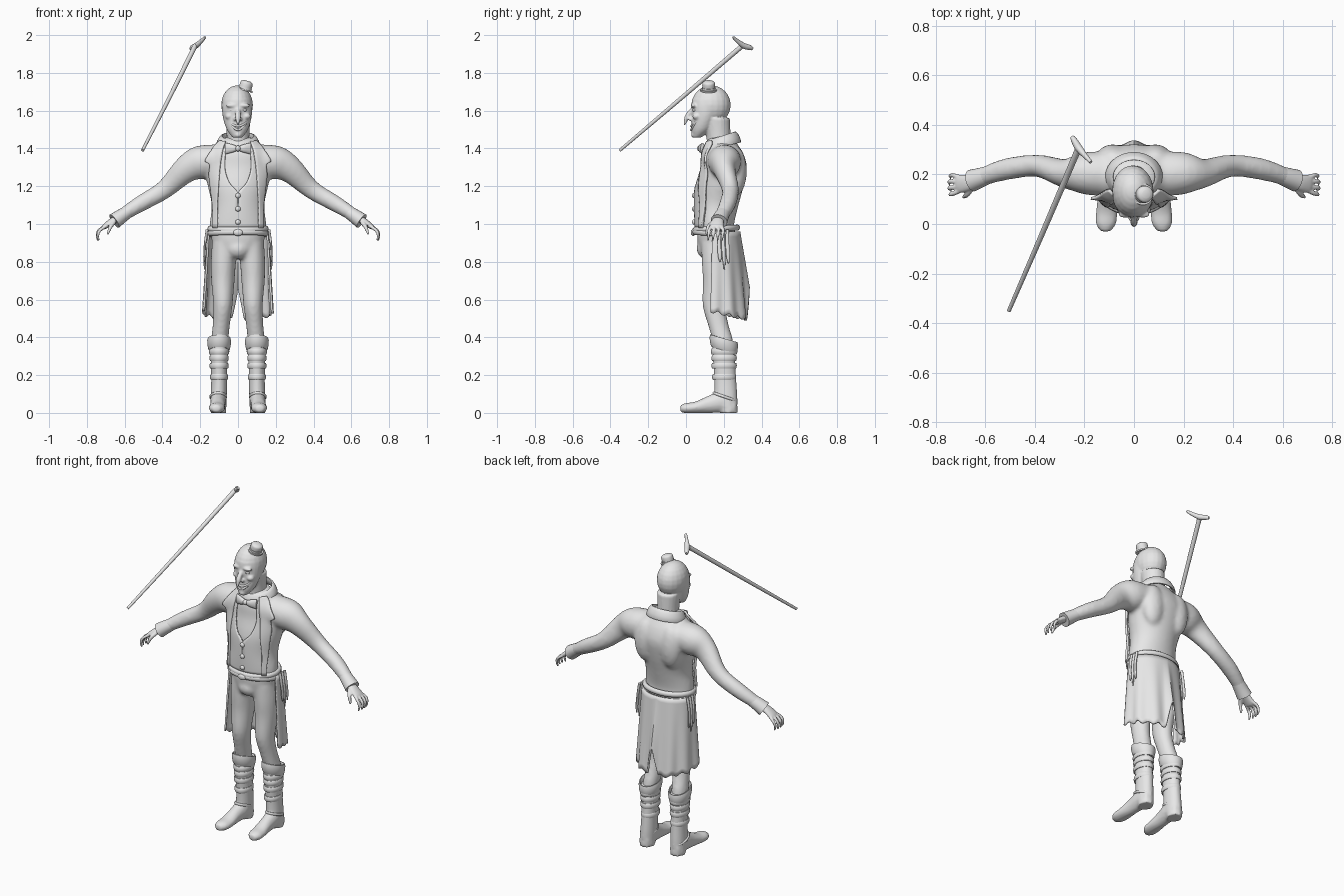
import bpy, bmesh
from math import sin, cos, pi, radians
from mathutils import Vector, Matrix

cube = bpy.data.objects.get("Cube")
if cube:
    bpy.data.objects.remove(cube, do_unlink=True)

X, Y, Z = Vector((1, 0, 0)), Vector((0, 1, 0)), Vector((0, 0, 1))

grey = bpy.data.materials.new("clay_grey")
grey.use_nodes = True
GREY = (0.8, 0.8, 0.8, 1)
grey.diffuse_color = GREY
grey.node_tree.nodes["Principled BSDF"].inputs["Base Color"].default_value = GREY
made = []


def smooth_path(points, steps=4):
    """Resample control points with a smooth spline through them."""
    p = [Vector(q) for q in points]
    p = [p[0]] + p + [p[-1]]
    out = []
    for a, b, c, d in zip(p, p[1:], p[2:], p[3:]):
        for k in range(steps):
            t = k / steps
            out.append(0.5 * (2 * b + (c - a) * t + (2 * a - 5 * b + 4 * c - d) * t * t
                              + (3 * b - a - 3 * c + d) * t ** 3))
    return out + [p[-1]]


def tube(bm, points, ref=Y, axis=None, both=False, sides=20):
    """Loft ellipses along a path; each point is x, y, z, radius, radius."""
    if both:
        tube(bm, [(-q[0],) + tuple(q[1:]) for q in points], ref, axis, False, sides)
    path = smooth_path(points)
    rings = []
    for i, q in enumerate(path):
        ahead, behind = path[min(i + 1, len(path) - 1)], path[max(i - 1, 0)]
        t = axis or (ahead - behind).to_3d().normalized()
        u = t.cross(ref).normalized()
        v = t.cross(u)
        ring = []
        for k in range(sides):
            a = 2 * pi * k / sides
            ring.append(bm.verts.new(Vector(q[:3]) + u * q[3] * cos(a) + v * q[4] * sin(a)))
        rings.append(ring)
    for r, s in zip(rings, rings[1:]):
        for k in range(sides):
            n = (k + 1) % sides
            bm.faces.new((r[k], r[n], s[n], s[k]))
    bm.faces.new(rings[0])
    bm.faces.new(rings[-1])


def blob(bm, centre, radii, both=False):
    for s in ((1, -1) if both else (1,)):
        place = Matrix.Translation((centre[0] * s, centre[1], centre[2]))
        bmesh.ops.create_uvsphere(bm, u_segments=20, v_segments=12, radius=1,
                                  matrix=place @ Matrix.Diagonal((*radii, 1)))


def band(bm, centre, rx, ry, height, thick, tilt=0, both=False, flare=0):
    """Closed rounded hoop; tilt raises its back, flare widens its top."""
    for s in ((1, -1) if both else (1,)):
        loops = []
        for i in range(40):
            a = 2 * pi * i / 40
            loop = []
            for k in range(10):
                b = 2 * pi * k / 10
                out = thick * cos(b) + flare * sin(b)
                loop.append(bm.verts.new((s * centre[0] + (rx + out) * sin(a),
                                          centre[1] + (ry + out) * cos(a),
                                          centre[2] + height * sin(b) + tilt * cos(a))))
            loops.append(loop)
        for i, r in enumerate(loops):
            n = loops[(i + 1) % 40]
            for k in range(10):
                m = (k + 1) % 10
                bm.faces.new((r[k], r[m], n[m], n[k]))


def finish(bm, name, voxel=0, relax=4):
    """Turn a bmesh into an object; a voxel size fuses its pieces together."""
    bmesh.ops.recalc_face_normals(bm, faces=bm.faces)
    mesh = bpy.data.meshes.new(name)
    bm.to_mesh(mesh)
    bm.free()
    mesh.materials.append(grey)
    ob = bpy.data.objects.new(name, mesh)
    bpy.context.collection.objects.link(ob)
    made.append(ob)
    if voxel:
        fuse = ob.modifiers.new("fuse", 'REMESH')
        fuse.mode, fuse.voxel_size, fuse.use_smooth_shade = 'VOXEL', voxel, True
        ease = ob.modifiers.new("ease", 'SMOOTH')
        ease.factor, ease.iterations = 0.5, relax
    return ob


def panel(name, rows, target, offset, thick):
    """Mirrored cloth panel from rows of z, inner x, outer x, laid on the chest."""
    bm = bmesh.new()
    for s in (1, -1):
        grid = [[bm.verts.new((s * (r[1] + (r[2] - r[1]) * k / 6), -0.2, r[0])) for k in range(7)]
                for r in smooth_path(rows)]
        for r, n in zip(grid, grid[1:]):
            for k in range(6):
                bm.faces.new((r[k], r[k + 1], n[k + 1], n[k]))
    bmesh.ops.remove_doubles(bm, verts=bm.verts, dist=0.0005)
    ob = finish(bm, name)
    wrap = ob.modifiers.new("lay", 'SHRINKWRAP')
    wrap.target, wrap.wrap_method, wrap.offset = target, 'PROJECT', offset
    wrap.use_project_y, wrap.wrap_mode = True, 'ABOVE_SURFACE'
    solid = ob.modifiers.new("thickness", 'SOLIDIFY')
    solid.thickness, solid.offset = thick, 0


# Jacket body with sleeves
bm = bmesh.new()
tube(bm, [(0, .16, .94, .15, .10), (0, .155, 1, .15, .10), (0, .165, 1.1, .14, .113),
          (0, .18, 1.2, .16, .125), (0, .2, 1.3, .18, .122), (0, .195, 1.37, .17, .11),
          (0, .19, 1.42, .12, .085), (0, .18, 1.46, .07, .065)], axis=Z, sides=32)
tube(bm, [(.08, .2, 1.34, .08, .09), (.2, .205, 1.325, .09, .086), (.28, .205, 1.285, .071, .058),
          (.39, .235, 1.182, .05, .045), (.52, .22, 1.105, .043, .044),
          (.64, .18, 1.03, .032, .034)], both=True)
blob(bm, (.085, .265, 1.28), (.07, .057, .13), both=True)
jacket = finish(bm, "jacket", .011, 8)

panel("vest", [(1.41, .06, .09), (1.3, .068, .12), (1.22, .045, .12), (1.165, 0, .12),
               (1.08, 0, .12), (.98, 0, .12)], jacket, .006, .009)
panel("lapels", [(1.43, .06, .09), (1.39, .075, .13), (1.35, .083, .165), (1.33, .086, .172),
                 (1.315, .088, .15), (1.24, .094, .14), (1.1, .1, .122),
                 (.98, .102, .122)], jacket, .014, .012)

# Fold-down collar and sleeve cuffs
bm = bmesh.new()
band(bm, (0, .19, 1.438), .1, .084, .03, .011, .022, flare=-.013)
finish(bm, "collar")
bm = bmesh.new()
tube(bm, [(.585, .2, 1.063, .034, .036), (.62, .187, 1.04, .038, .04),
          (.655, .175, 1.015, .042, .045)], both=True)
finish(bm, "cuffs")

# Buttons and bow tie
bm = bmesh.new()
for z in (1.15, 1.08, 1.01):
    blob(bm, (0, .043, z), (.014, .011, .014))
finish(bm, "buttons")
bm = bmesh.new()
tube(bm, [(.004, .078, 1.4, .012, .012), (.03, .078, 1.4, .022, .014),
          (.066, .088, 1.4, .03, .011)], both=True)
blob(bm, (0, .073, 1.4), (.015, .015, .016))
finish(bm, "bow_tie")

# Hands with splayed, curled fingers and thumb
bm = bmesh.new()
tube(bm, [(.635, .178, 1.03, .02, .026), (.67, .167, 1.012, .018, .033),
          (.705, .162, .987, .014, .037), (.715, .16, .978, .01, .03)], both=True)
for i in range(4):
    y = .122 + .025 * i
    reach = .012 * sin(pi * (i + 1) / 5)
    tube(bm, [(.697, .06 + .64 * y, .99, .01, .011), (.723 + reach, y, .968, .009, .009),
              (.735 + reach, y - .003, .942, .008, .008),
              (.73 + reach, y - .005, .912, .005, .005)], both=True, sides=10)
tube(bm, [(.655, .145, 1.01, .012, .012), (.675, .118, .985, .011, .011),
          (.69, .108, .945, .006, .006)], both=True, sides=10)
finish(bm, "hands", .005, 2)

# Trousers
bm = bmesh.new()
tube(bm, [(0, .16, .98, .145, .1), (0, .16, .92, .14, .1), (0, .165, .86, .125, .095),
          (0, .165, .82, .1, .075)], axis=Z, sides=28)
tube(bm, [(.068, .165, .9, .07, .085), (.077, .165, .8, .067, .082), (.08, .165, .7, .062, .076),
          (.08, .15, .57, .051, .062), (.088, .17, .47, .046, .055),
          (.097, .195, .38, .045, .055), (.1, .2, .3, .038, .05)], axis=Z, both=True)
blob(bm, (0, .108, .87), (.065, .052, .055))
finish(bm, "trousers", .01, 7)

# Boots, with wrapped folds and a turned cuff
bm = bmesh.new()
tube(bm, [(.1, .2, .37, .052, .062), (.1, .2, .3, .046, .059), (.1, .208, .18, .042, .058),
          (.102, .212, .09, .043, .06), (.104, .215, .03, .043, .057)], axis=Z, both=True)
tube(bm, [(.104, .265, .035, .03, .032), (.104, .2, .06, .043, .058), (.107, .12, .045, .039, .046),
          (.11, .05, .029, .043, .031), (.113, 0, .025, .04, .027),
          (.115, -.03, .023, .02, .018)], ref=Z, axis=-Y, both=True)
tube(bm, [(.104, .225, .03, .042, .048), (.104, .225, 0, .042, .048)], axis=Z, both=True)
finish(bm, "boots", .008, 3)
bm = bmesh.new()
for z, grow in ((.325, .005), (.29, .002), (.25, .002), (.19, -.001)):
    band(bm, (.1, .202, z), .043 + grow, .059 + grow, .016, .006, both=True)
band(bm, (.1, .2, .362), .054, .066, .034, .008, -.02, both=True, flare=.004)
band(bm, (.105, .205, .085), .041, .058, .008, .006, -.02, both=True)
finish(bm, "boot_wraps")

# Sash around the waist, its knot and hanging ends
bm = bmesh.new()
band(bm, (0, .16, .975), .148, .112, .016, .014, .006)
band(bm, (0, .16, .95), .15, .115, .016, .012, -.008)
blob(bm, (0, .038, .955), (.026, .012, .018))
for i, low in enumerate((.8, .76, .79)):
    y = .175 + .022 * i
    tube(bm, [(.163, y, .97, .008, .008), (.174, y, .9, .006, .01), (.178, y + .004, .83, .006, .01),
              (.177, y + .006, low, .003, .003)], both=True, sides=10)
finish(bm, "sash")

# Ragged coat tails, split at the back
bm = bmesh.new()
COLS, ROWS = 96, 16
grid = []
for i in range(COLS + 1):
    a = 2 * i / COLS - 1
    turn = radians(102) * a
    hem = .53 - .035 * cos(turn) + .17 * max(0, 1 - abs(a) / .11) + .008 * sin(31 * a)
    column = []
    for j in range(ROWS + 1):
        t = j / ROWS
        fold = .006 * t * cos(20 * a)
        column.append(bm.verts.new(((.158 + .022 * t + fold) * sin(turn),
                                    .165 + (.117 + .045 * t + fold) * cos(turn),
                                    .96 + (hem - .96) * t)))
    grid.append(column)
for c, n in zip(grid, grid[1:]):
    for j in range(ROWS):
        bm.faces.new((c[j], n[j], n[j + 1], c[j + 1]))
tails = finish(bm, "coat_tails")
solid = tails.modifiers.new("thickness", 'SOLIDIFY')
solid.thickness, solid.offset = .01, 0

# Head with hooked nose, brows, cheekbones and pointed chin
bm = bmesh.new()
blob(bm, (-.005, .133, 1.63), (.084, .104, .104))
tube(bm, [(-.003, .058, 1.458, .026, .022), (-.003, .082, 1.5, .056, .054),
          (-.004, .1, 1.56, .075, .07), (-.005, .112, 1.62, .081, .084),
          (-.005, .12, 1.66, .077, .088)], axis=Z, sides=24)
tube(bm, [(0, .175, 1.38, .064, .064), (0, .172, 1.46, .06, .064),
          (0, .16, 1.56, .066, .073)], axis=Z)
tube(bm, [(0, .05, 1.62, .012, .012), (0, .018, 1.587, .013, .014), (0, .002, 1.56, .012, .014),
          (0, -.008, 1.52, .005, .005)], ref=X, sides=14)
blob(bm, (.014, .024, 1.555), (.01, .012, .009), both=True)
blob(bm, (.035, .04, 1.627), (.03, .016, .01), both=True)
blob(bm, (.046, .056, 1.57), (.022, .022, .018), both=True)
blob(bm, (0, .044, 1.472), (.02, .018, .016))
finish(bm, "head", .006, 3)

# Eyes and grinning lips
bm = bmesh.new()
blob(bm, (.033, .046, 1.603), (.014, .012, .009), both=True)
finish(bm, "eyes")
bm = bmesh.new()
for drop in (0, .02):
    tube(bm, [(-.052, .06, 1.55, .003, .003), (-.03, .039, 1.528 - drop / 2, .006, .006),
              (0, .028, 1.518 - drop, .006, .006), (.03, .039, 1.528 - drop / 2, .006, .006),
              (.052, .06, 1.55, .003, .003)], sides=10)
finish(bm, "lips")

# Tiny tilted hat: brim, domed crown and ribbon
bm = bmesh.new()
lean = Vector((.3, 0, 1)).normalized()
for parts in (((0, .044), (.008, .044)), ((.004, .032), (.03, .034), (.046, .031), (.054, .016)),
              ((.008, .036), (.018, .036))):
    tube(bm, [(*(Vector((.034, .12, 1.706)) + lean * h), r, r) for h, r in parts],
         axis=lean, sides=28)
finish(bm, "hat")

# Floating cane with a curved handle
bm = bmesh.new()
tube(bm, [(-.505, -.35, 1.39, .008, .008), (-.36, -.015, 1.675, .011, .011),
          (-.226, .3, 1.945, .013, .013)])
tube(bm, [(-.174, .25, 1.989, .007, .007), (-.195, .273, 1.968, .01, .011),
          (-.222, .305, 1.944, .015, .015), (-.24, .335, 1.935, .013, .014),
          (-.25, .352, 1.928, .008, .009)], ref=Z, sides=14)
finish(bm, "cane")

# Smooth shading with sharp rims
bpy.ops.object.select_all(action='DESELECT')
for ob in made:
    ob.select_set(True)
bpy.context.view_layer.objects.active = made[0]
bpy.ops.object.shade_smooth_by_angle(angle=radians(50))
